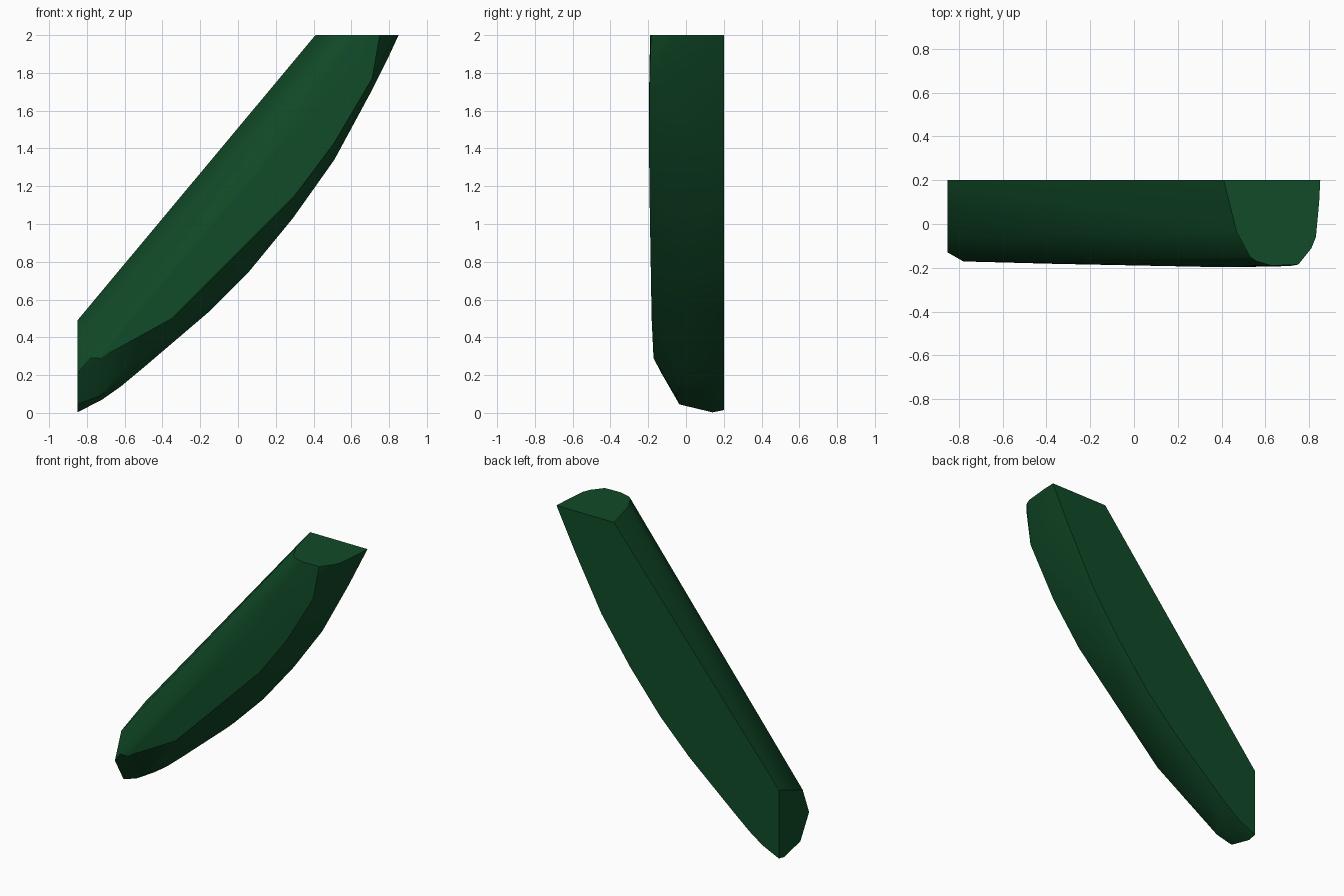
import bpy
import bmesh
import math

cube = bpy.data.objects.get("Cube")
if cube:
    bpy.data.objects.remove(cube, do_unlink=True)

green = bpy.data.materials.new("dark green")
green.use_nodes = True
colour = (0.0055, 0.07, 0.021, 1)
green.diffuse_color = colour
green.node_tree.nodes["Principled BSDF"].inputs["Base Color"].default_value = colour

# Curved lower edge, as (x, z) from the cut end to the top
keel = [(-.72, .07), (-.62, .14), (-.5, .24), (-.16, .53), (.06, .75),
        (.29, 1.03), (.51, 1.34), (.71, 1.71), (.79, 1.87)]


def shifted_keel(y, amount):
    """Keel line moved inward, up and to the left, at depth y."""
    return [(x - amount * .75, y, z + amount * .66) for x, z in keel]


# Cross-sections where the body is cut off, and the front ridge between them
low_end = [(-.85, y, z) for y, z in
           [(.2, .49), (-.06, .39), (-.13, .21), (-.035, .045), (.14, .003), (.2, .015)]]
top_end = [(x, y, 2) for x, y in
           [(.41, .2), (.47, -.04), (.53, -.15), (.56, -.17), (.63, -.19),
            (.75, -.185), (.81, -.11), (.83, -.06), (.845, .1), (.85, .2)]]
ridge = [(-.78, -.17, .29), (-.73, -.172, .29), (-.35, -.182, .5),
         (.3, -.193, 1.15), (.51, -.196, 1.43), (.71, -.192, 1.77),
         (.4, -.197, 1.62)]

points = low_end + top_end + ridge
points += shifted_keel(.2, .005) + shifted_keel(.12, 0) + shifted_keel(-.05, .025)

# Convex wedge body
bm = bmesh.new()
for p in points:
    bm.verts.new(p)
hull = bmesh.ops.convex_hull(bm, input=bm.verts)
loose = {g for g in hull["geom_interior"] + hull["geom_unused"]
         if isinstance(g, bmesh.types.BMVert)}
bmesh.ops.delete(bm, geom=list(loose), context="VERTS")
bmesh.ops.dissolve_limit(bm, angle_limit=math.radians(.5), verts=bm.verts, edges=bm.edges)
bmesh.ops.recalc_face_normals(bm, faces=bm.faces)

mesh = bpy.data.meshes.new("curved_wedge")
bm.to_mesh(mesh)
bm.free()
mesh.materials.append(green)
wedge = bpy.data.objects.new("curved_wedge", mesh)
bpy.context.collection.objects.link(wedge)

# Soft shading with crisp ends and back
bpy.ops.object.select_all(action="DESELECT")
wedge.select_set(True)
bpy.context.view_layer.objects.active = wedge
bpy.ops.object.shade_smooth_by_angle(angle=math.radians(25))
